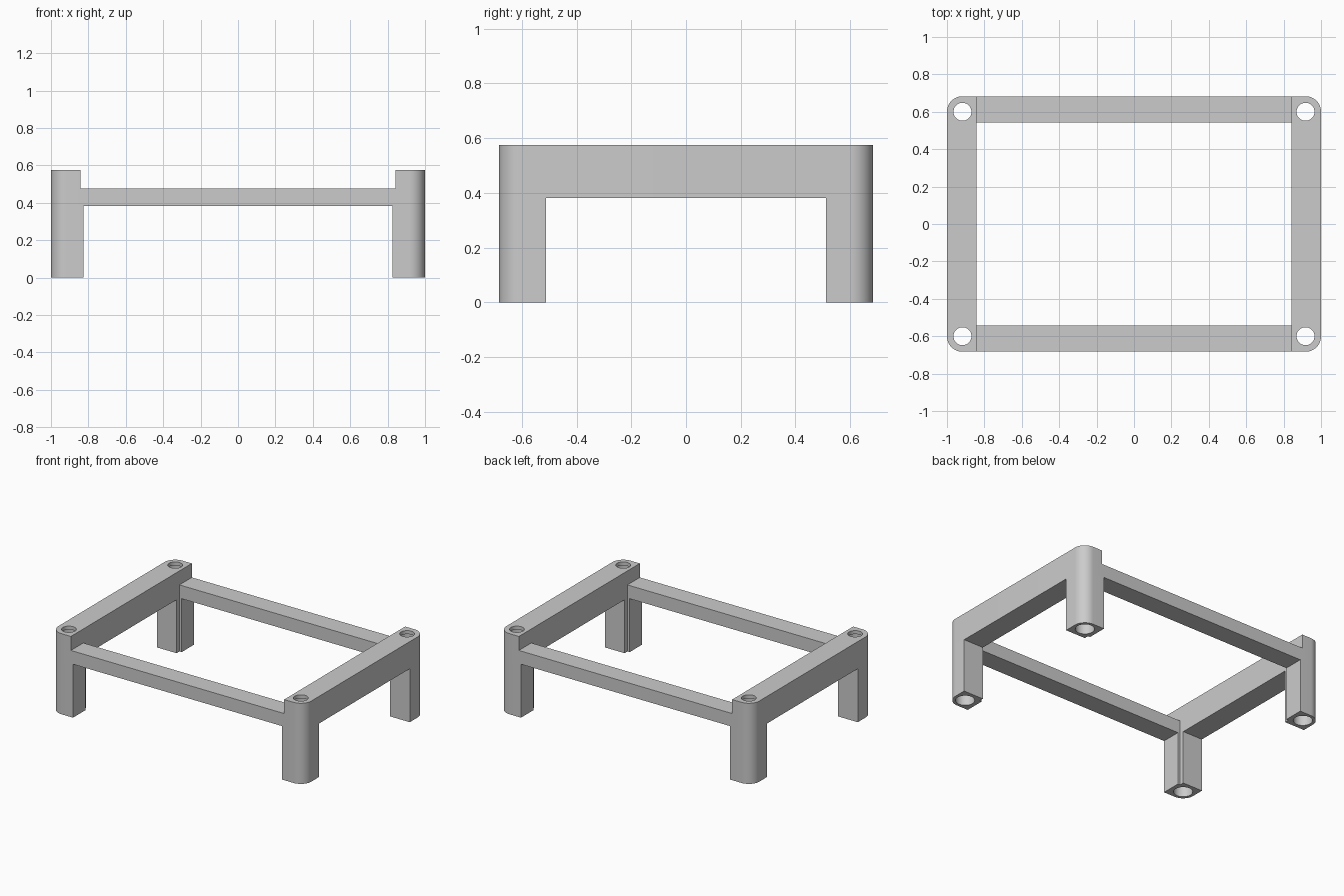
import bpy, bmesh, math

cube = bpy.data.objects.get("Cube")
if cube:
    bpy.data.objects.remove(cube, do_unlink=True)

# Main dimensions
HX, HY, TOP = 1.0, 0.683, 0.576
RAIL_X, BAR_Y = 0.843, 0.543       # inner faces of rails and crossbars
LEG_X, LEG_Y = 0.826, 0.511        # inner faces of legs
RAIL_Z, BAR_TOP = 0.382, 0.476
R = 0.083                          # outer corner radius, also hole inset

grey = bpy.data.materials.new("plain_grey")
grey.use_nodes = True
grey.diffuse_color = (0.6, 0.6, 0.6, 1)
grey.node_tree.nodes["Principled BSDF"].inputs["Base Color"].default_value = (0.6, 0.6, 0.6, 1)


def prism(name, outline, z0, z1):
    """Extrude a flat outline between two heights."""
    bm = bmesh.new()
    face = bm.faces.new([bm.verts.new((x, y, z0)) for x, y in outline])
    ext = bmesh.ops.extrude_face_region(bm, geom=[face])
    verts = [v for v in ext["geom"] if isinstance(v, bmesh.types.BMVert)]
    bmesh.ops.translate(bm, verts=verts, vec=(0, 0, z1 - z0))
    bmesh.ops.recalc_face_normals(bm, faces=bm.faces)
    mesh = bpy.data.meshes.new(name)
    bm.to_mesh(mesh)
    bm.free()
    mesh.materials.append(grey)
    obj = bpy.data.objects.new(name, mesh)
    bpy.context.collection.objects.link(obj)
    return obj


def arc(cx, cy, r, start, end, steps):
    return [(cx + r * math.cos(start + (end - start) * i / steps),
             cy + r * math.sin(start + (end - start) * i / steps)) for i in range(steps + 1)]


def drill(obj, x, y, r, z0, z1):
    """Cut a round hole and discard the cutter."""
    cutter = prism("hole_cutter", arc(x, y, r, 0, math.tau, 48)[:-1], z0, z1)
    cutter.hide_render = True
    mod = obj.modifiers.new("hole", 'BOOLEAN')
    mod.operation, mod.solver, mod.object = 'DIFFERENCE', 'EXACT', cutter
    select(obj)
    bpy.ops.object.modifier_apply(modifier=mod.name)
    bpy.data.objects.remove(cutter, do_unlink=True)


def select(obj):
    bpy.ops.object.select_all(action='DESELECT')
    obj.select_set(True)
    bpy.context.view_layer.objects.active = obj


def smooth(obj):
    select(obj)
    bpy.ops.object.shade_smooth_by_angle(angle=math.radians(30))


corner = arc(HX - R, HY - R, R, 0, math.pi / 2, 14)
lower_corner = [(x, -y) for x, y in reversed(corner)]

for sx, side in ((1, "left"), (-1, "right")):
    # Side rail with rounded outer ends and a stepped hole at each end
    outline = [(RAIL_X, -HY)] + lower_corner + corner + [(RAIL_X, HY)]
    rail = prism(side + "_side_rail", [(sx * x, y) for x, y in outline], RAIL_Z, TOP)
    for sy in (-1, 1):
        hole = (sx * (HX - R), sy * (HY - R))
        drill(rail, *hole, 0.062, RAIL_Z - 0.1, TOP - 0.025)
        drill(rail, *hole, 0.048, RAIL_Z - 0.1, TOP + 0.1)
    smooth(rail)

    # Hollow legs with a notched inner corner
    for sy, end in ((-1, "front"), (1, "back")):
        outline = corner + [(LEG_X, HY), (LEG_X, BAR_Y), (RAIL_X, BAR_Y),
                            (RAIL_X, LEG_Y), (HX, LEG_Y)]
        leg = prism(f"{end}_{side}_leg", [(sx * x, sy * y) for x, y in outline], 0, RAIL_Z)
        drill(leg, sx * (HX - R), sy * (HY - R), 0.062, -0.1, RAIL_Z + 0.1)
        smooth(leg)

# Lower crossbars joining the two rails
for sy, end in ((-1, "front"), (1, "back")):
    prism(end + "_crossbar", [(-RAIL_X, sy * BAR_Y), (RAIL_X, sy * BAR_Y),
                              (RAIL_X, sy * HY), (-RAIL_X, sy * HY)], RAIL_Z, BAR_TOP)
